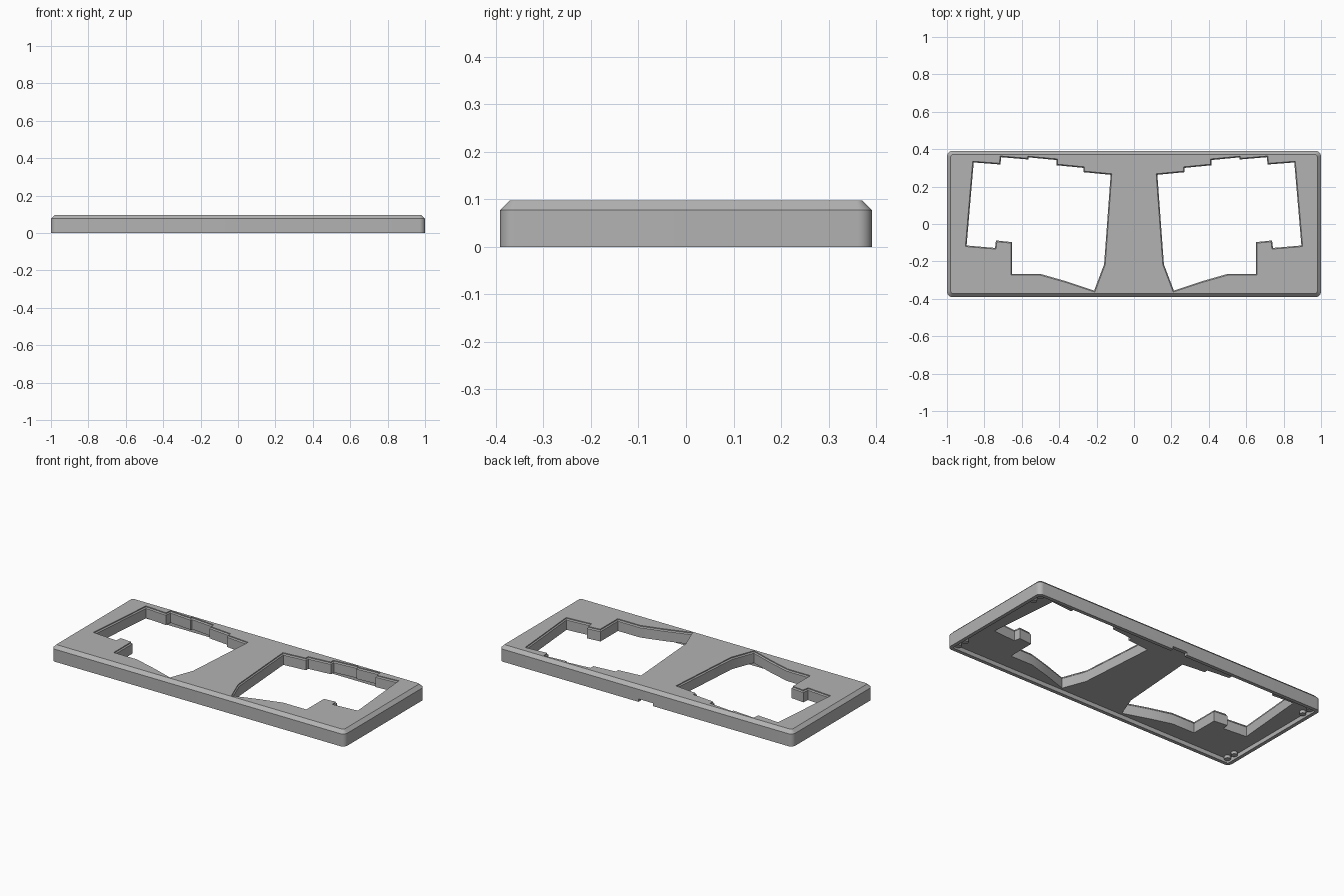
import bpy, bmesh, math
from mathutils import Vector

cube = bpy.data.objects.get("Cube")
if cube:
    bpy.data.objects.remove(cube, do_unlink=True)

HX, HY, TOP, SHOULDER, FLOOR = 1.0, 0.391, 0.097, 0.077, 0.025

grey = bpy.data.materials.new("Plain grey")
grey.use_nodes = True
GREY = (0.45, 0.45, 0.45, 1)
grey.diffuse_color = GREY
grey.node_tree.nodes["Principled BSDF"].inputs["Base Color"].default_value = GREY


def rounded_rect(hx, hy, r, steps=8):
    """Counter-clockwise outline with rounded corners."""
    pts = []
    for q, (sx, sy) in enumerate([(1, 1), (-1, 1), (-1, -1), (1, -1)]):
        for i in range(steps + 1):
            a = math.pi / 2 * (q + i / steps)
            pts.append((sx * (hx - r) + r * math.cos(a), sy * (hy - r) + r * math.sin(a)))
    return pts


def offset(pts, d):
    """Move a clockwise or counter-clockwise outline outwards by d."""
    n = len(pts)
    area = sum(pts[i - 1][0] * pts[i][1] - pts[i][0] * pts[i - 1][1] for i in range(n))
    s = 1 if area > 0 else -1
    out = []
    for i in range(n):
        p, a, b = Vector(pts[i]), Vector(pts[i - 1]), Vector(pts[(i + 1) % n])
        e, f = (p - a).normalized(), (b - p).normalized()
        n1, n2 = Vector((e.y, -e.x)) * s, Vector((f.y, -f.x)) * s
        out.append(tuple(p + (n1 + n2) * d / (1 + n1.dot(n2))))
    return out


def loft(name, layers):
    """Closed solid through (outline, height) layers."""
    bm = bmesh.new()
    rings = [[bm.verts.new((x, y, z)) for x, y in pts] for pts, z in layers]
    for lo, hi in zip(rings, rings[1:]):
        for i in range(len(lo)):
            bm.faces.new((lo[i - 1], lo[i], hi[i], hi[i - 1]))
    bm.faces.new(rings[0][::-1])
    bm.faces.new(rings[-1])
    bmesh.ops.recalc_face_normals(bm, faces=bm.faces)
    mesh = bpy.data.meshes.new(name)
    bm.to_mesh(mesh)
    bm.free()
    mesh.materials.append(grey)
    obj = bpy.data.objects.new(name, mesh)
    bpy.context.collection.objects.link(obj)
    return obj


def cut(target, cutter):
    mod = target.modifiers.new("Cut", 'BOOLEAN')
    mod.operation, mod.solver, mod.object = 'DIFFERENCE', 'EXACT', cutter
    bpy.context.view_layer.objects.active = target
    bpy.ops.object.modifier_apply(modifier=mod.name)
    bpy.data.objects.remove(cutter, do_unlink=True)


# Outer case with chamfered top edge
case = loft("case_frame", [
    (rounded_rect(HX, HY, 0.03), 0),
    (rounded_rect(HX, HY, 0.03), SHOULDER),
    (rounded_rect(HX - 0.02, HY - 0.02, 0.012), TOP)])

# Shallow recess under the plate, leaving a thin rim
inner = rounded_rect(HX - 0.022, HY - 0.022, 0.01)
cut(case, loft("recess_cutter", [(inner, -0.05), (inner, FLOOR)]))

# Stepped openings, mirrored left and right
opening = [(.125, .263), (.27, .277), (.27, .3), (.414, .314), (.414, .342),
           (.563, .356), (.565, .345), (.71, .357), (.714, .318), (.857, .329),
           (.895, -.115), (.743, -.128), (.738, -.088), (.651, -.097), (.651, -.267),
           (.5, -.267), (.36, -.307), (.213, -.356), (.16, -.216)]
for side in (1, -1):
    pts = [(side * x, y) for x, y in opening]
    wide = offset(pts, 0.006)
    cut(case, loft("opening_cutter", [(pts, -0.05), (pts, TOP - 0.012),
                                      (wide, TOP - 0.006), (wide, TOP + 0.05)]))

# Cable notch in the back rim
notch = [(-.05, HY - .04), (.05, HY - .04), (.05, HY + .04), (-.05, HY + .04)]
cut(case, loft("notch_cutter", [(notch, -0.05), (notch, 0.018)]))

# Round bosses in pairs at each corner of the underside
parts = [case]
for sx in (1, -1):
    for sy in (1, -1):
        for k, inset in enumerate((0.043, 0.1)):
            cx, cy, r = sx * (HX - 0.043), sy * (HY - inset), 0.018
            ring = [(cx + r * math.cos(math.tau * i / 24), cy + r * math.sin(math.tau * i / 24))
                    for i in range(24)]
            parts.append(loft(f"corner_boss_{len(parts)}", [(ring, 0.008), (ring, FLOOR + 0.01)]))

# Smooth the round parts, keep edges crisp
bpy.ops.object.select_all(action='DESELECT')
for obj in parts:
    obj.select_set(True)
bpy.context.view_layer.objects.active = case
bpy.ops.object.shade_smooth_by_angle(angle=math.radians(30))
